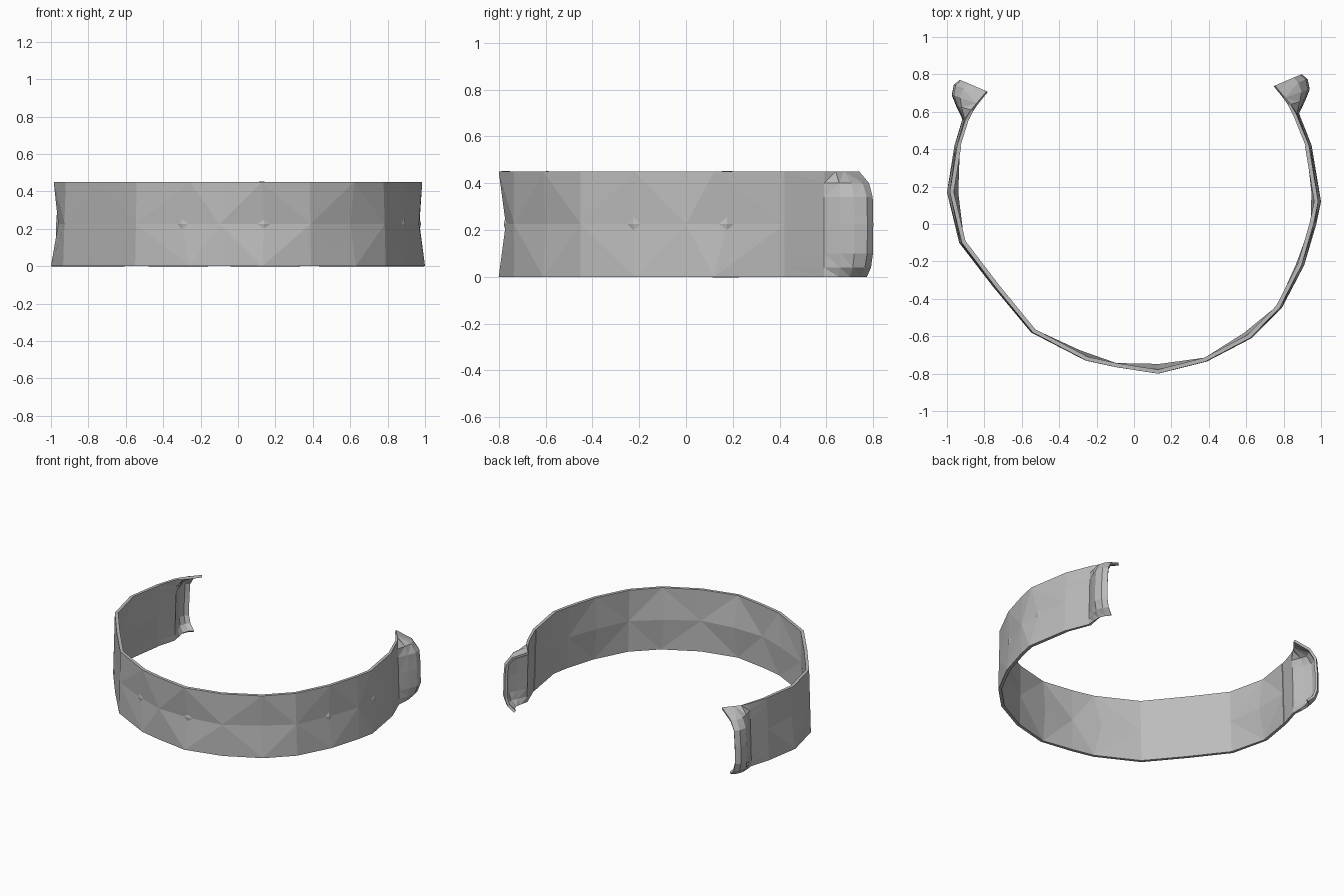
import bpy
import bmesh
from mathutils import Vector

cube = bpy.data.objects.get("Cube")
if cube:
    bpy.data.objects.remove(cube, do_unlink=True)

HEIGHT = 0.45
THICK = 0.022

metal = bpy.data.materials.new("brushed grey")
metal.use_nodes = True
GREY = (0.5, 0.5, 0.5, 1)
metal.diffuse_color = GREY
metal.node_tree.nodes["Principled BSDF"].inputs["Base Color"].default_value = GREY


def place(p, z):
    """Point on the cuff wall, narrowing slightly toward the top."""
    return Vector((p[0] * (1 - 0.015 * z / HEIGHT), p[1], z))


def finish(name, bm, thickness=0):
    mesh = bpy.data.meshes.new(name)
    bm.to_mesh(mesh)
    bm.free()
    mesh.materials.append(metal)
    obj = bpy.data.objects.new(name, mesh)
    bpy.context.collection.objects.link(obj)
    if thickness:
        mod = obj.modifiers.new("wall", "SOLIDIFY")
        mod.thickness = thickness
        mod.offset = -1
    return obj


# Plan of the band: even stations are flat creases, odd ones are rim peaks
plan = [Vector(p) for p in (
    (-0.96, 0.42), (-1, 0.17), (-0.935, -0.1), (-0.75, -0.34), (-0.55, -0.58),
    (-0.26, -0.73), (-0.1, -0.765), (0.13, -0.8), (0.39, -0.735), (0.63, -0.61),
    (0.79, -0.45), (0.91, -0.22), (0.975, 0), (1, 0.12), (0.95, 0.42))]
valley = [p if i % 2 == 0 else (plan[i - 1] + plan[i + 1]) / 2 * 0.6 + p * 0.4
          for i, p in enumerate(plan)]

# Faceted band with a recessed middle line
bm = bmesh.new()
cols = [[bm.verts.new(place(p, 0)), bm.verts.new(place(v, HEIGHT / 2)),
         bm.verts.new(place(p, HEIGHT))] for p, v in zip(plan, valley)]
for i in range(len(cols) - 1):
    (a0, a1, a2), (b0, b1, b2) = cols[i], cols[i + 1]
    if i % 2 == 0:
        tris = ((a0, b0, a1), (b0, b1, a1), (a1, b1, b2), (a1, b2, a2))
    else:
        tris = ((a0, b0, b1), (a0, b1, a1), (a1, b1, a2), (b1, b2, a2))
    for t in tris:
        bm.faces.new(t)
finish("cuff_band", bm, THICK)

# Small shallow diamond studs set in the recessed line
for n, i in enumerate((5, 7, 11, 13)):
    along = (plan[i + 1] - plan[i - 1]).normalized()
    side = Vector((along.x, along.y, 0))
    out = Vector((along.y, -along.x, 0))
    centre = place(valley[i], HEIGHT / 2)
    bm = bmesh.new()
    ring = [bm.verts.new(centre + o - out * 0.006) for o in (
        side * 0.045, Vector((0, 0, 0.065)), side * -0.045, Vector((0, 0, -0.065)))]
    peak = bm.verts.new(centre + out * 0.008)
    for k in range(4):
        bm.faces.new((ring[k], ring[(k + 1) % 4], peak))
    bm.faces.new(ring[::-1])
    finish(f"stud_{n + 1}", bm)

# Flared end: the middle bows outward, the corners curl inward
bowed = [(0.885, 0.59), (0.92, 0.66), (0.945, 0.72), (0.935, 0.775), (0.905, 0.8)]
curled = [(0.88, 0.59), (0.85, 0.64), (0.82, 0.675), (0.79, 0.71), (0.765, 0.74)]
rows = [(0, 0.45), (0.04, 0.16), (0.1, 0.02), (0.225, 0), (0.34, 0.04),
        (0.4, 0.3), (HEIGHT, 1)]


def flared_end(name, sign, start, dx, dy):
    bm = bmesh.new()
    grid = []
    for z, curl in rows:
        line = [bm.verts.new(place(start, z))]
        for b, c in zip(bowed, curled):
            p = Vector(b).lerp(Vector(c), curl)
            line.append(bm.verts.new(place((sign * (p.x + dx), p.y + dy), z)))
        grid.append(line)
    for lo, hi in zip(grid, grid[1:]):
        for k in range(len(lo) - 1):
            quad = (lo[k], lo[k + 1], hi[k + 1], hi[k])
            bm.faces.new(quad if sign > 0 else quad[::-1])
    bmesh.ops.triangulate(bm, faces=bm.faces[:])
    finish(name, bm, THICK * 0.8)


flared_end("left_flared_end", 1, plan[-1], 0, 0)
flared_end("right_flared_end", -1, plan[0], 0.035, -0.03)
